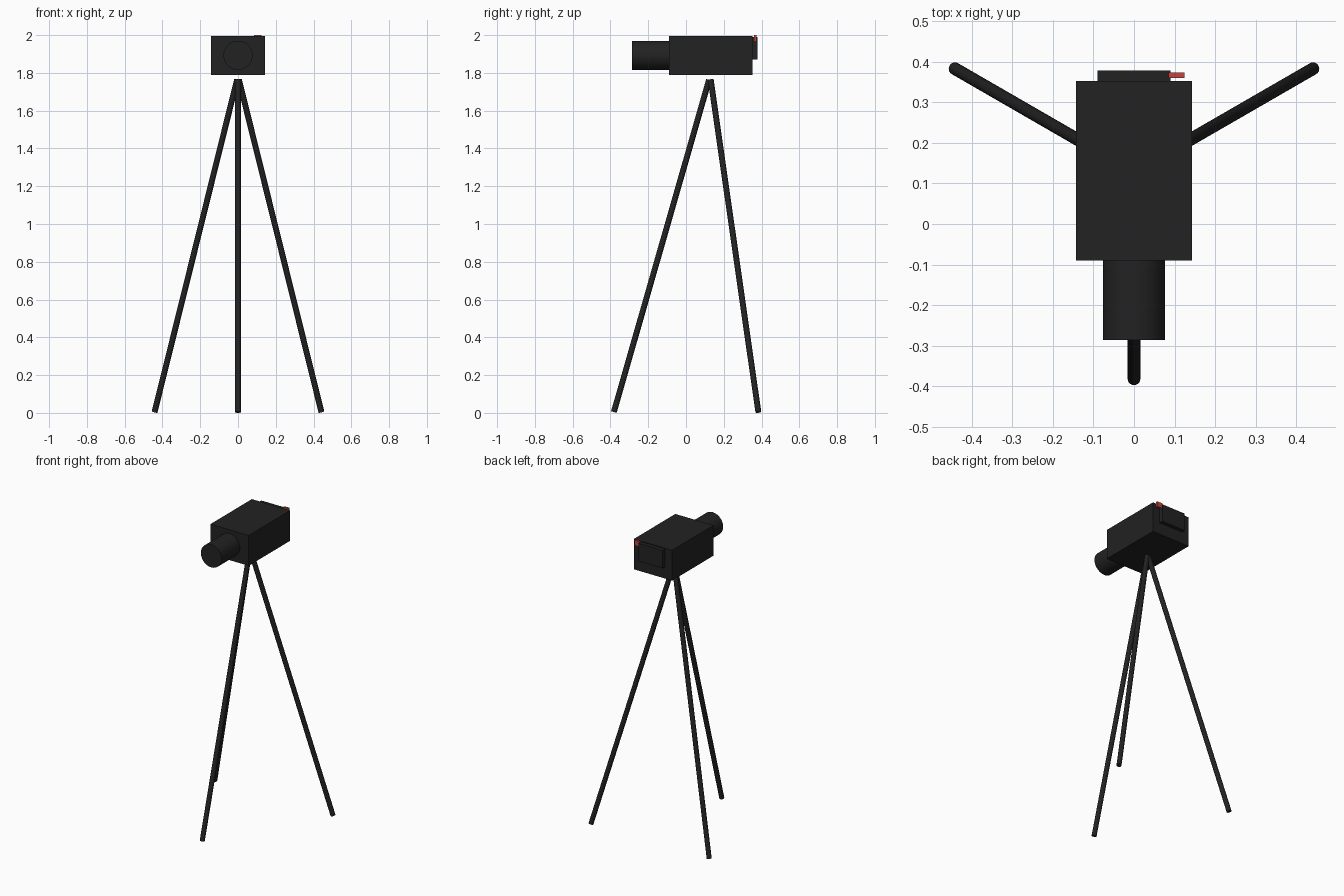
import bpy, math
from mathutils import Vector

if "Cube" in bpy.data.objects:
    bpy.data.objects.remove(bpy.data.objects["Cube"])


def material(name, rgb):
    m = bpy.data.materials.new(name)
    m.diffuse_color = (*rgb, 1)
    m.use_nodes = True
    m.node_tree.nodes["Principled BSDF"].inputs["Base Color"].default_value = m.diffuse_color
    return m


BLACK = material("matte black", (0.016, 0.016, 0.016))
RED = material("signal red", (0.55, 0.06, 0.05))


def box(name, lo, hi, mat):
    lo, hi = Vector(lo), Vector(hi)
    bpy.ops.mesh.primitive_cube_add(size=1, location=(lo + hi) / 2)
    ob = bpy.context.object
    ob.name = name
    ob.scale = hi - lo
    bpy.ops.object.transform_apply(location=False, rotation=False, scale=True)
    ob.data.materials.append(mat)


def rod(name, a, b, radius, sides, mat):
    a, b = Vector(a), Vector(b)
    bpy.ops.mesh.primitive_cylinder_add(vertices=sides, radius=radius,
                                        depth=(b - a).length, location=(a + b) / 2)
    ob = bpy.context.object
    ob.name = name
    ob.rotation_euler = (b - a).to_track_quat('Z', 'Y').to_euler()
    ob.data.materials.append(mat)
    bpy.ops.object.shade_smooth_by_angle(angle=math.radians(30))


# Camera body with lens barrel in front
box("camera_body", (-0.143, -0.09, 1.79), (0.143, 0.352, 1.995), BLACK)
rod("lens_barrel", (0, -0.08, 1.893), (0, -0.286, 1.893), 0.077, 48, BLACK)

# Raised panel and record light on the back
box("back_panel", (-0.09, 0.34, 1.87), (0.09, 0.378, 1.99), BLACK)
box("record_light", (0.085, 0.36, 1.965), (0.125, 0.373, 2.0), RED)

# Three tripod legs spread evenly around the mount
for i, name in enumerate(("front_leg", "right_leg", "left_leg")):
    ang = math.radians(-90 + 120 * i)
    out = Vector((math.cos(ang), math.sin(ang), 0))
    mount = Vector((0, 0.128, 0))
    rod(name, mount + out * 0.51 + Vector((0, 0, 0.0045)),
        mount + out * 0.006 + Vector((0, 0, 1.763)), 0.0155, 24, BLACK)
